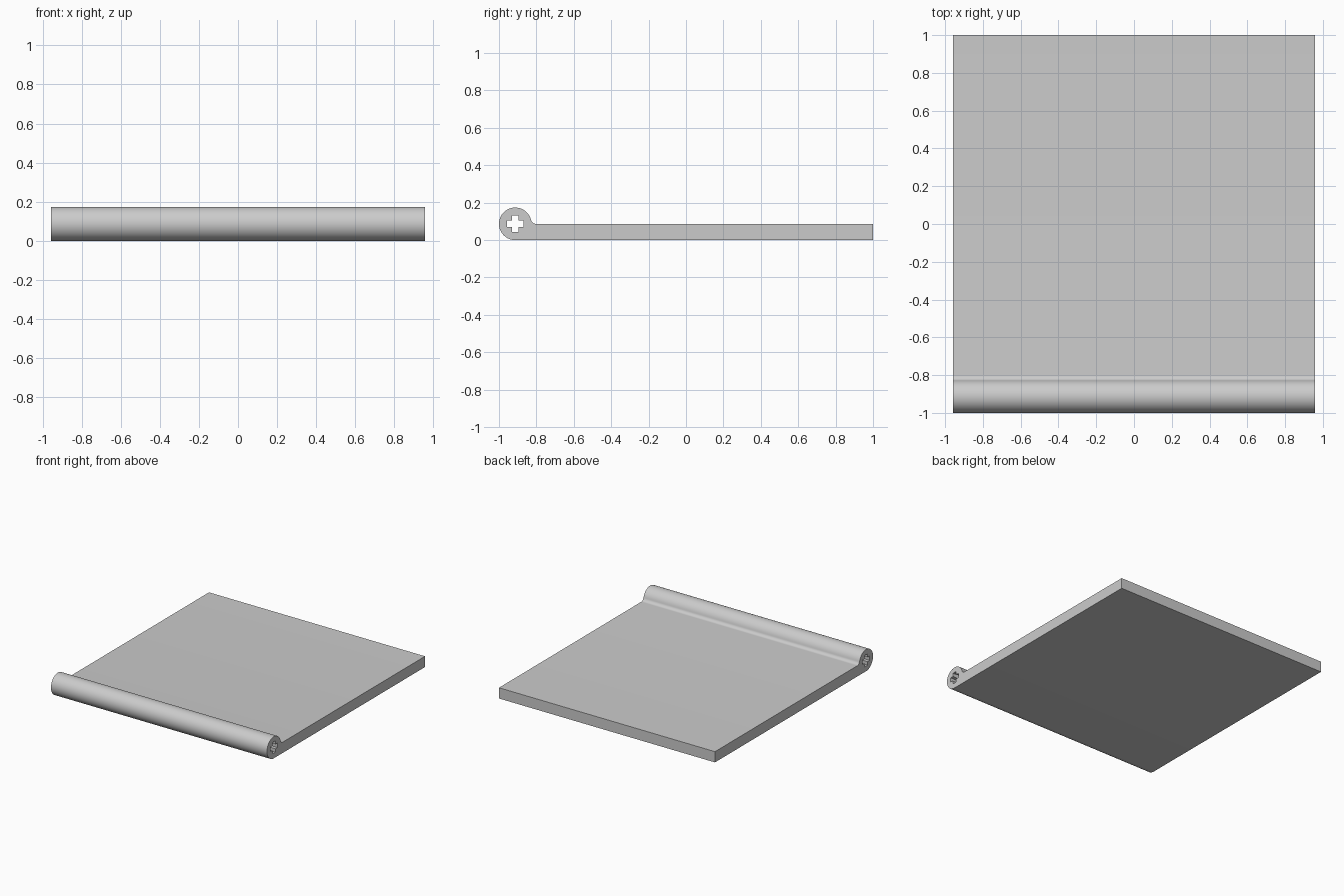
import bpy
import bmesh
from math import sin, cos, atan2, pi, hypot, radians
from mathutils import Vector

cube = bpy.data.objects.get("Cube")
if cube:
    bpy.data.objects.remove(cube, do_unlink=True)

HALF_WIDTH = 0.957
R = 0.087                      # knuckle radius
KNUCKLE = (R - 1, R)           # knuckle centre in (y, z)
THICK = 0.086                  # plate thickness
FILLET_Y = -0.80               # where the fillet meets the plate


def arc(centre, radius, start, end, steps):
    return [(centre[0] + radius * cos(start + (end - start) * i / steps),
             centre[1] + radius * sin(start + (end - start) * i / steps))
            for i in range(steps + 1)]


# Plain grey material
grey = bpy.data.materials.new("Plain grey")
grey.use_nodes = True
colour = (0.6, 0.6, 0.6, 1)
grey.diffuse_color = colour
grey.node_tree.nodes["Principled BSDF"].inputs["Base Color"].default_value = colour

# Outline: flat plate, concave fillet, round knuckle
dy = FILLET_Y - KNUCKLE[0]
fillet_r = (dy * dy - R * R) / (2 * R)
fillet = (FILLET_Y, THICK + fillet_r)
tangent = atan2(fillet[1] - KNUCKLE[1], dy)
fillet_r = hypot(fillet[1] - KNUCKLE[1], dy) - R
outline = [(1, 0), (1, THICK)]
outline += arc(fillet, fillet_r, radians(270), pi + tangent, 10)
outline += arc(KNUCKLE, R, tangent, radians(270), 48)[1:]

# Cross-shaped bore, one arm repeated four times
LONG, SHORT = 0.045, 0.018
cross = []
for k in range(4):
    c, s = cos(k * pi / 2), sin(k * pi / 2)
    for a, b in ((LONG, -SHORT), (LONG, SHORT), (SHORT, SHORT)):
        cross.append((KNUCKLE[0] + a * c - b * s, KNUCKLE[1] + a * s + b * c))

# Fill the outline around the bore and extrude it across the width
bm = bmesh.new()
edges = []
for loop in (outline, cross):
    verts = [bm.verts.new((-HALF_WIDTH, y, z)) for y, z in loop]
    edges += [bm.edges.new((v, verts[(i + 1) % len(verts)]))
              for i, v in enumerate(verts)]
bmesh.ops.triangle_fill(bm, use_beauty=True, edges=edges, normal=Vector((-1, 0, 0)))
new = bmesh.ops.extrude_face_region(bm, geom=bm.faces[:], use_keep_orig=True)["geom"]
bmesh.ops.translate(bm, vec=(2 * HALF_WIDTH, 0, 0),
                    verts=[g for g in new if isinstance(g, bmesh.types.BMVert)])
bmesh.ops.recalc_face_normals(bm, faces=bm.faces[:])

mesh = bpy.data.meshes.new("hinged_plate")
bm.to_mesh(mesh)
bm.free()
mesh.materials.append(grey)
plate = bpy.data.objects.new("hinged_plate", mesh)
bpy.context.collection.objects.link(plate)

# Smooth the curved walls, keep real edges sharp
bpy.ops.object.select_all(action='DESELECT')
plate.select_set(True)
bpy.context.view_layer.objects.active = plate
bpy.ops.object.shade_smooth_by_angle(angle=radians(30))
